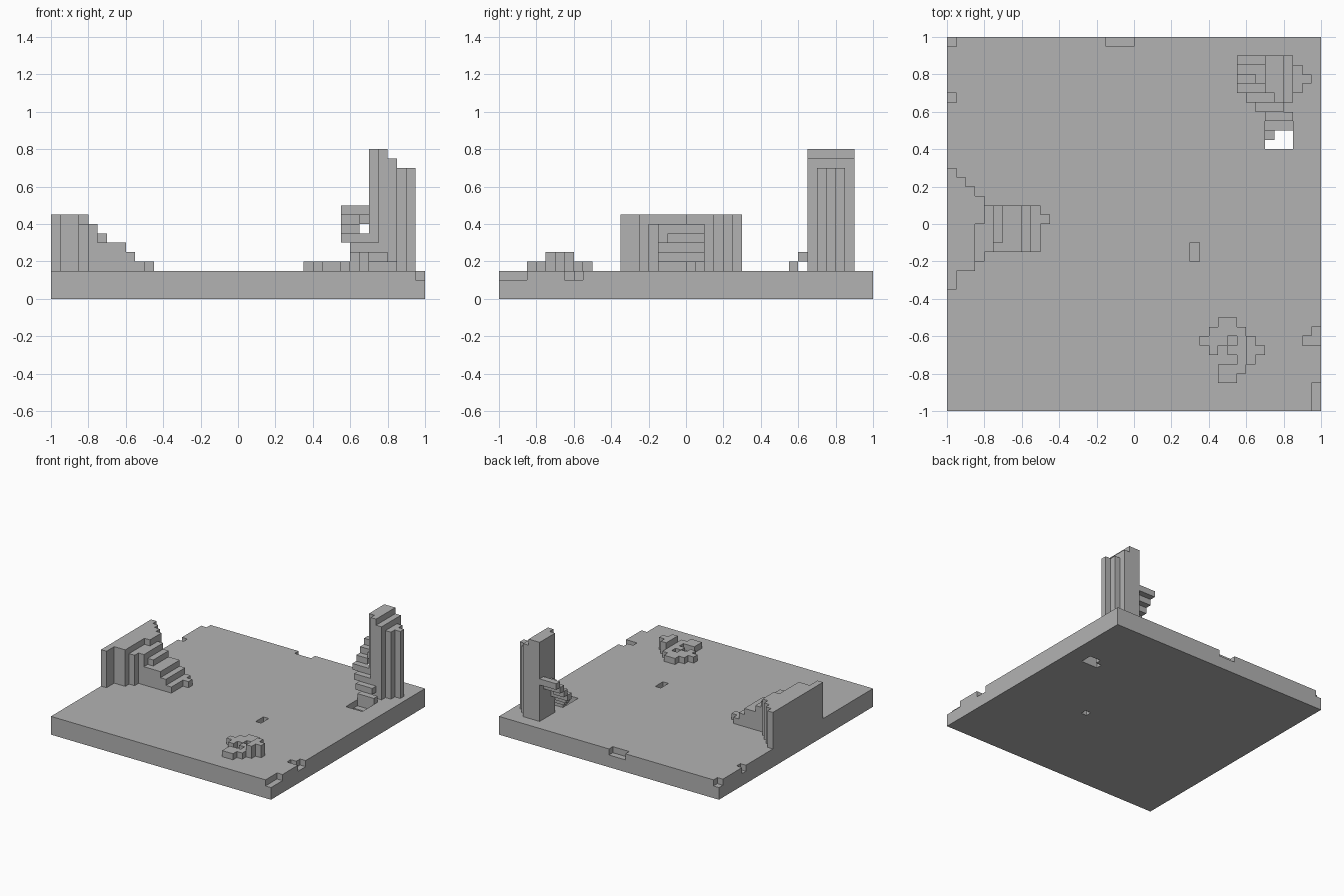
import bpy
import bmesh
from itertools import product
from mathutils import Vector

CELL = 0.05      # one block
HALF = 20        # blocks from the centre to the edge
GROUND = 3       # thickness of the slab in blocks

if "Cube" in bpy.data.objects:
    bpy.data.objects.remove(bpy.data.objects["Cube"])

stone = bpy.data.materials.new("grey_stone")
stone.use_nodes = True
GREY = (0.45, 0.45, 0.45, 1)
stone.diffuse_color = GREY
stone.node_tree.nodes["Principled BSDF"].inputs["Base Color"].default_value = GREY


def box(x0, x1, y0, y1, z0, z1):
    """Set of blocks filling the given ranges."""
    return set(product(range(x0, x1), range(y0, y1), range(z0, z1)))


def rise(x0, x1, y0, y1, top):
    """Blocks standing on the slab."""
    return box(x0, x1, y0, y1, GROUND, top)


def tread(x0, x1, y0, y1, top):
    """Step one block thick."""
    return box(x0, x1, y0, y1, top - 1, top)


def pit(x0, x1, y0, y1):
    """Shallow dent in the slab top."""
    return tread(x0, x1, y0, y1, GROUND)


# Slab with chipped edges, a stairwell and a small sinkhole
slab = box(0, 40, 0, 40, 0, GROUND)
slab -= pit(0, 1, 39, 40) | pit(0, 1, 33, 34) | pit(17, 20, 39, 40)
slab -= pit(39, 40, 0, 3) | pit(39, 40, 7, 9) | pit(38, 39, 7, 8)
slab -= pit(26, 27, 16, 18) | box(26, 27, 16, 17, 0, 1)
slab -= pit(34, 37, 30, 31)
slab -= box(34, 37, 28, 30, 0, GROUND) - box(34, 35, 29, 30, 0, 1)

# Wall section with rounded shoulders
wall = rise(0, 1, 13, 26, 9) | rise(1, 2, 15, 25, 9) | rise(2, 3, 15, 24, 9)
wall |= rise(3, 4, 16, 20, 8) | rise(3, 4, 20, 23, 9)

# Steps running down from the wall
slope = rise(4, 5, 17, 22, 8) | rise(5, 6, 18, 22, 7) | rise(5, 8, 17, 22, 6)
slope |= rise(8, 9, 17, 22, 5) | rise(9, 10, 17, 22, 4) | rise(10, 11, 20, 21, 4)

# Tower with a stepped round side
tower = rise(34, 36, 33, 38, 16) - box(34, 35, 33, 34, GROUND, 16)
tower |= rise(36, 37, 33, 38, 15)
tower |= rise(37, 38, 34, 37, 14) | rise(38, 39, 35, 36, 14)

# Floating treads winding round the tower
stair = tread(34, 37, 31, 32, 4) | tread(33, 36, 32, 33, 5)
stair |= tread(32, 35, 33, 34, 6) | tread(31, 34, 34, 35, 7)
stair |= tread(31, 33, 35, 36, 8) | tread(33, 34, 35, 36, 9)
stair |= tread(31, 34, 36, 37, 9) | tread(31, 34, 37, 38, 10)

# Low rubble ring, higher on one side
rubble = rise(29, 31, 3, 10, 4) | rise(28, 32, 8, 9, 4)
rubble |= rise(27, 33, 7, 8, 4) | rise(28, 34, 6, 7, 4)
rubble |= rise(31, 33, 5, 6, 4) | rise(31, 32, 4, 5, 4)
rubble -= box(29, 30, 5, 7, 3, 4) | box(30, 31, 5, 6, 3, 4) | box(30, 31, 7, 8, 3, 4)
rubble |= rise(32, 34, 6, 7, 5) | rise(32, 33, 5, 8, 5)

parts = {"slab": slab, "wall": wall, "wall_steps": slope, "tower": tower,
         "tower_stair": stair, "rubble_ring": rubble}
solid = set().union(*parts.values())


def build(name, blocks):
    """Mesh of the outer faces of one part, with no hidden faces inside."""
    bm = bmesh.new()
    corners = {}

    def corner(p):
        key = tuple(p)
        if key not in corners:
            x, y, z = key
            corners[key] = bm.verts.new(Vector((x - HALF, y - HALF, z)) * CELL)
        return corners[key]

    for block in sorted(blocks):
        for axis, side in product(range(3), (0, 1)):
            neighbour = list(block)
            neighbour[axis] += 2 * side - 1
            if tuple(neighbour) in solid:
                continue
            u, v = (axis + 1) % 3, (axis + 2) % 3
            ring = []
            for du, dv in ((0, 0), (1, 0), (1, 1), (0, 1)):
                p = list(block)
                p[axis] += side
                p[u] += du
                p[v] += dv
                ring.append(corner(p))
            bm.faces.new(ring if side else ring[::-1])

    mesh = bpy.data.meshes.new(name)
    bm.to_mesh(mesh)
    bm.free()
    mesh.materials.append(stone)
    bpy.context.collection.objects.link(bpy.data.objects.new(name, mesh))


for part_name, part_blocks in parts.items():
    build(part_name, part_blocks)
